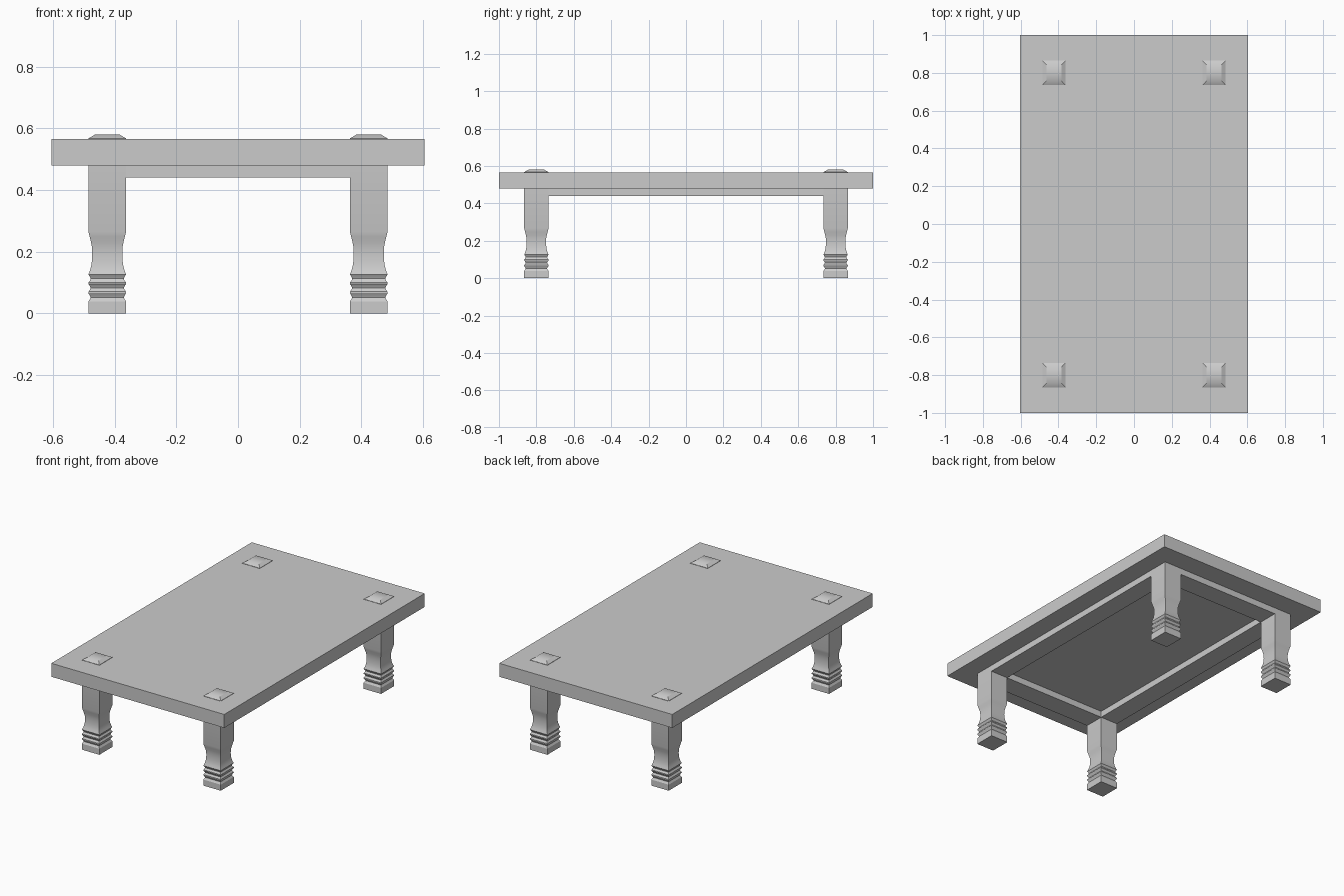
import bpy, bmesh
from math import radians

if "Cube" in bpy.data.objects:
    bpy.data.objects.remove(bpy.data.objects["Cube"])

LEG_X, LEG_Y = 0.424, 0.80      # leg centres
HX, HY = 0.061, 0.065           # leg half widths
TOP_Z0, TOP_Z1 = 0.48, 0.565


def add_object(name, bm):
    bmesh.ops.recalc_face_normals(bm, faces=bm.faces)
    mesh = bpy.data.meshes.new(name)
    bm.to_mesh(mesh)
    bm.free()
    ob = bpy.data.objects.new(name, mesh)
    bpy.context.collection.objects.link(ob)
    return ob


def box(name, x0, x1, y0, y1, z0, z1):
    bm = bmesh.new()
    bmesh.ops.create_cube(bm, size=1)
    for v in bm.verts:
        v.co.x = x0 if v.co.x < 0 else x1
        v.co.y = y0 if v.co.y < 0 else y1
        v.co.z = z0 if v.co.z < 0 else z1
    return add_object(name, bm)


# Square leg outline as (height, width factor), ending in the bevelled peg cap
PROFILE = [(0, 1), (0.038, 1), (0.045, 0.93), (0.051, 0.88), (0.057, 0.92), (0.065, 1),
           (0.070, 1), (0.076, 0.92), (0.082, 0.88), (0.088, 0.92), (0.095, 1),
           (0.100, 1), (0.106, 0.92), (0.112, 0.88), (0.118, 0.92), (0.126, 1),
           (0.140, 0.91), (0.155, 0.85), (0.172, 0.81), (0.192, 0.80), (0.213, 0.81),
           (0.230, 0.86), (0.248, 0.93), (0.265, 1), (0.567, 1), (0.580, 0.64)]


def leg(name, cx, cy):
    bm = bmesh.new()
    rings = []
    for z, f in PROFILE:
        rings.append([bm.verts.new((cx + sx * HX * f, cy + sy * HY * f, z))
                      for sx, sy in ((-1, -1), (1, -1), (1, 1), (-1, 1))])
    for a, b in zip(rings, rings[1:]):
        for i in range(4):
            j = (i + 1) % 4
            bm.faces.new((a[i], a[j], b[j], b[i]))
    bm.faces.new(rings[0])
    bm.faces.new(rings[-1])
    ob = add_object(name, bm)
    bpy.ops.object.select_all(action='DESELECT')
    ob.select_set(True)
    bpy.context.view_layer.objects.active = ob
    bpy.ops.object.shade_smooth_by_angle(angle=radians(30))


# Table top
box("table_top", -0.604, 0.604, -1, 1, TOP_Z0, TOP_Z1)

# Four legs
for sy, end in ((-1, "front"), (1, "back")):
    for sx, side in ((-1, "left"), (1, "right")):
        leg(f"{end}_{side}_leg", sx * LEG_X, sy * LEG_Y)

# Apron rails between the legs, flush with the leg faces
for s, end, side in ((-1, "front", "left"), (1, "back", "right")):
    box(f"{end}_rail", -LEG_X + HX, LEG_X - HX,
        s * LEG_Y - HY, s * LEG_Y + HY, 0.44, TOP_Z0)
    box(f"{side}_rail", s * LEG_X - HX, s * LEG_X + HX,
        -LEG_Y + HY, LEG_Y - HY, 0.44, TOP_Z0)
